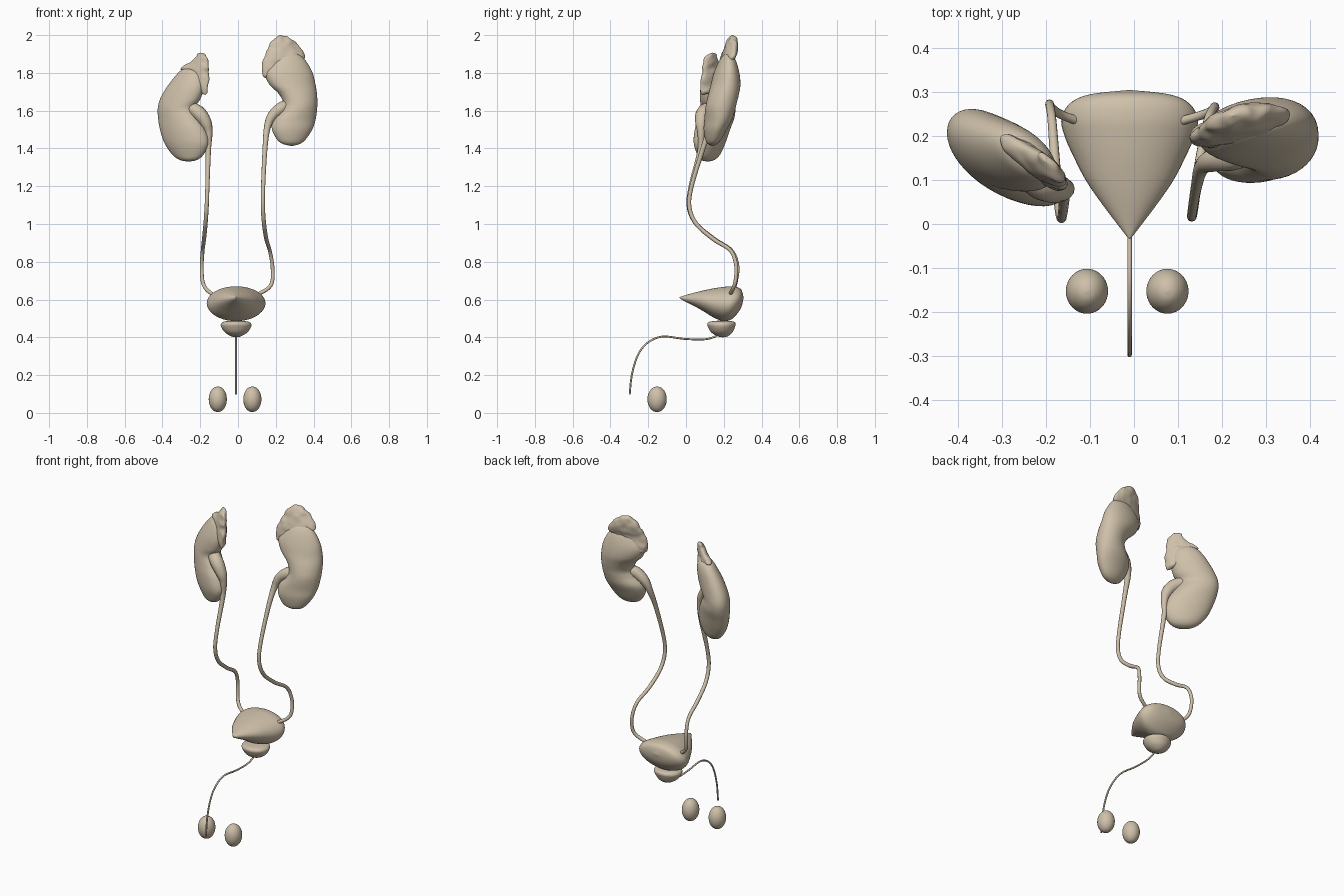
import bpy, bmesh, math
from mathutils import Vector, noise

mat = bpy.data.materials.new("tan")
mat.diffuse_color = (0.62, 0.53, 0.40, 1)


def smooth_path(pts, n):
    """Catmull-Rom interpolation of tuples of any length."""
    out = []
    for i in range(len(pts) - 1):
        p0, p1 = pts[max(i - 1, 0)], pts[i]
        p2, p3 = pts[i + 1], pts[min(i + 2, len(pts) - 1)]
        for k in range(n):
            t = k / n
            out.append(tuple(0.5 * (2 * b + (c - a) * t + (2 * a - 5 * b + 4 * c - d) * t ** 2
                                    + (3 * b - a - 3 * c + d) * t ** 3)
                             for a, b, c, d in zip(p0, p1, p2, p3)))
    return out + [tuple(pts[-1])]


def loft(name, rows, slope=0.0, along_y=False, wrinkle=0.0, sides=40):
    """Rows: (level, x_min, x_max, depth centre, half depth); slope shears depth with x."""
    bm = bmesh.new()
    rings = []
    for lv, x0, x1, c, h in smooth_path(rows, 6):
        r, h, xc = max((x1 - x0) / 2, 0), max(h, 0), (x0 + x1) / 2
        ring = []
        for i in range(sides):
            a = 2 * math.pi * i / sides
            p = Vector((xc + r * math.cos(a), c + slope * r * math.cos(a) + h * math.sin(a), lv))
            if wrinkle:
                p += wrinkle * noise.noise_vector(p * 28)
            ring.append(bm.verts.new((p.x, p.z, p.y) if along_y else p))
        rings.append(ring)
    for a, b in zip(rings, rings[1:]):
        for i in range(sides):
            j = (i + 1) % sides
            bm.faces.new((a[i], a[j], b[j], b[i]))
    bmesh.ops.remove_doubles(bm, verts=bm.verts, dist=0.0002)
    bmesh.ops.recalc_face_normals(bm, faces=bm.faces)
    for f in bm.faces:
        f.smooth = True
    me = bpy.data.meshes.new(name)
    bm.to_mesh(me)
    bm.free()
    me.materials.append(mat)
    ob = bpy.data.objects.new(name, me)
    bpy.context.collection.objects.link(ob)


def tube(name, pts):
    """Points: (x, y, z, radius)."""
    cu = bpy.data.curves.new(name, 'CURVE')
    cu.dimensions = '3D'
    cu.bevel_depth = 1.0
    cu.bevel_resolution = 4
    cu.use_fill_caps = True
    path = smooth_path(pts, 8)
    sp = cu.splines.new('POLY')
    sp.points.add(len(path) - 1)
    for p, (x, y, z, r) in zip(sp.points, path):
        p.co = (x, y, z, 1)
        p.radius = r
    sp.use_smooth = True
    cu.materials.append(mat)
    bpy.context.collection.objects.link(bpy.data.objects.new(name, cu))


# Kidneys: bean outlines with a notch on the inner side
loft("right_kidney", [
    (1.33, -.262, -.262, .115, 0), (1.34, -.31, -.215, .115, .032), (1.37, -.35, -.18, .12, .052),
    (1.43, -.39, -.155, .125, .07), (1.50, -.413, -.17, .14, .08), (1.56, -.423, -.205, .16, .085),
    (1.61, -.425, -.23, .17, .083), (1.66, -.413, -.20, .165, .08), (1.72, -.38, -.18, .16, .073),
    (1.78, -.335, -.18, .16, .058), (1.815, -.30, -.205, .16, .037), (1.83, -.26, -.26, .16, 0)], -.4)
loft("left_kidney", [
    (1.412, .285, .285, .14, 0), (1.425, .235, .33, .14, .025), (1.45, .205, .36, .145, .042),
    (1.50, .18, .393, .155, .06), (1.55, .185, .41, .17, .072), (1.60, .225, .418, .18, .078),
    (1.64, .24, .42, .188, .08), (1.69, .215, .418, .2, .08), (1.74, .165, .41, .21, .077),
    (1.80, .145, .395, .215, .066), (1.86, .185, .362, .22, .045), (1.895, .23, .325, .222, .022),
    (1.91, .275, .275, .222, 0)], .12)

# Adrenal glands: thin wrinkled caps on the kidneys
loft("right_adrenal_gland", [
    (1.685, -.172, -.172, .085, 0), (1.70, -.20, -.16, .105, .025), (1.75, -.24, -.155, .12, .035),
    (1.80, -.28, -.155, .14, .035), (1.825, -.305, -.155, .145, .032), (1.85, -.26, -.157, .135, .03),
    (1.88, -.225, -.163, .13, .025), (1.90, -.215, -.178, .14, .015), (1.908, -.2, -.2, .14, 0)],
    -.65, wrinkle=.005)
loft("left_adrenal_gland", [
    (1.775, .145, .145, .2, 0), (1.785, .13, .20, .205, .025), (1.82, .125, .27, .21, .033),
    (1.87, .135, .345, .22, .033), (1.90, .145, .352, .23, .035), (1.94, .16, .325, .24, .031),
    (1.97, .18, .295, .243, .026), (1.99, .2, .26, .245, .017), (2.0, .225, .225, .245, 0)],
    .2, wrinkle=.005)

# Ureters: funnel out of the kidney notch, then a thin S-curve down to the bladder
tube("right_ureter", [
    (-.25, .12, 1.615, .035), (-.205, .09, 1.585, .038), (-.17, .08, 1.535, .031),
    (-.155, .08, 1.48, .02), (-.157, .075, 1.39, .014), (-.162, .025, 1.2, .011),
    (-.166, .015, 1.09, .011), (-.172, .055, 1.0, .011), (-.18, .15, .92, .011),
    (-.187, .24, .86, .01), (-.192, .272, .78, .01), (-.188, .265, .70, .01),
    (-.168, .25, .655, .01), (-.13, .235, .625, .01)])
tube("left_ureter", [
    (.27, .175, 1.63, .03), (.225, .155, 1.61, .033), (.18, .145, 1.57, .027),
    (.155, .13, 1.51, .018), (.143, .09, 1.4, .013), (.133, .03, 1.2, .011),
    (.132, .018, 1.09, .011), (.138, .055, 1.0, .011), (.15, .145, .92, .011),
    (.168, .235, .86, .01), (.182, .265, .78, .01), (.182, .262, .70, .01),
    (.16, .25, .66, .01), (.11, .235, .63, .01)])

# Bladder: teardrop pointing forward, lofted along y
loft("bladder", [
    (y, -.01 - w, -.01 + w, (lo + hi) / 2, (hi - lo) / 2) for y, w, lo, hi in [
        (-.035, 0, .612, .612), (-.02, .013, .598, .618), (.05, .066, .562, .638),
        (.1, .1, .533, .65), (.15, .126, .503, .66), (.2, .148, .486, .667), (.24, .155, .495, .67),
        (.275, .135, .53, .664), (.295, .09, .565, .648), (.305, 0, .61, .61)]], along_y=True)

# Prostate: squat rounded cone under the bladder
loft("prostate", [
    (z, -.01 - r, -.01 + r, c, h) for z, r, c, h in [
        (.40, 0, .195, 0), (.405, .025, .195, .025), (.425, .058, .19, .055), (.452, .078, .188, .07),
        (.472, .08, .188, .075), (.484, .06, .19, .06), (.49, 0, .195, 0)]])

# Urethra: thin hooked tube running forward and down
tube("urethra", [(-.01, y, z, .005) for y, z in [
    (.18, .425), (.15, .402), (.09, .389), (-.01, .392), (-.125, .404), (-.205, .37),
    (-.255, .305), (-.286, .205), (-.298, .098)]])

# Testes: pair of egg shapes
for side, x in (("right", -.107), ("left", .076)):
    loft(side + "_testis", [
        (.072 - .068 * math.cos(t), x - .048 * math.sin(t), x + .048 * math.sin(t),
         -.153, .051 * math.sin(t)) for t in [math.pi * k / 8 for k in range(9)]])
